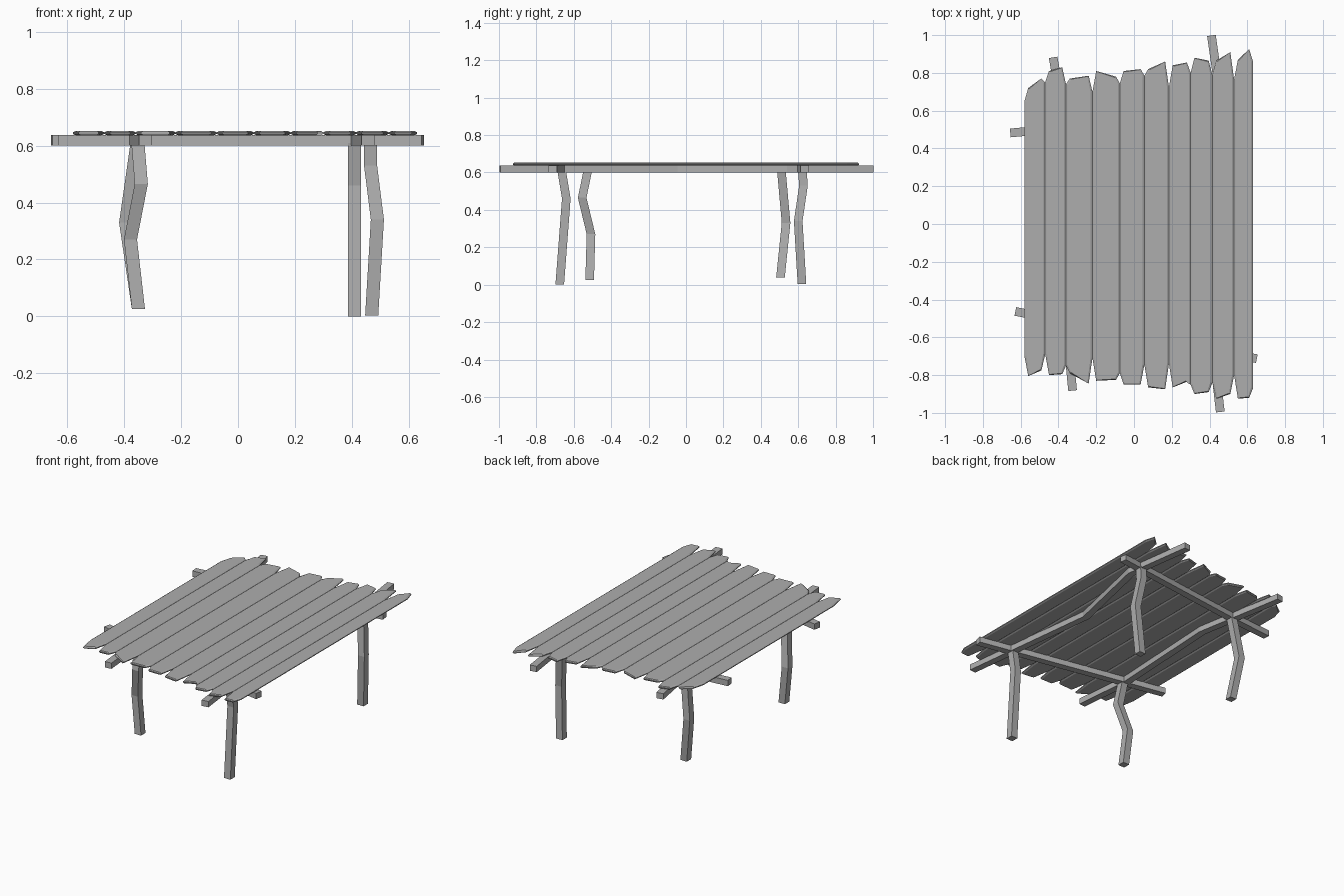
import bpy, bmesh
from mathutils import Vector

cube = bpy.data.objects.get("Cube")
if cube:
    bpy.data.objects.remove(cube, do_unlink=True)

grey = bpy.data.materials.new("plain_grey")
grey.use_nodes = True
colour = (0.42, 0.42, 0.42, 1)
grey.diffuse_color = colour
grey.node_tree.nodes["Principled BSDF"].inputs["Base Color"].default_value = colour


def loft(name, rings):
    """Closed solid skinned through rings of equal vertex count."""
    bm = bmesh.new()
    loops = [[bm.verts.new(p) for p in ring] for ring in rings]
    count = len(loops[0])
    for low, high in zip(loops, loops[1:]):
        for i in range(count):
            j = (i + 1) % count
            bm.faces.new((low[i], low[j], high[j], high[i]))
    bm.faces.new(loops[0][::-1])
    bm.faces.new(loops[-1])
    bmesh.ops.recalc_face_normals(bm, faces=bm.faces)
    mesh = bpy.data.meshes.new(name)
    bm.to_mesh(mesh)
    bm.free()
    mesh.materials.append(grey)
    obj = bpy.data.objects.new(name, mesh)
    bpy.context.collection.objects.link(obj)
    return obj


HALF = 0.023            # half thickness of the poles
BEAM_LOW, BEAM_HIGH = 0.6, 0.638
PLANK_LOW, PLANK_HIGH = 0.636, 0.652


def leg(name, path):
    """Crooked square post with level sections."""
    corners = ((-HALF, -HALF), (HALF, -HALF), (HALF, HALF), (-HALF, HALF))
    loft(name, [[(x + a, y + b, z) for a, b in corners] for x, y, z in path])


def beam(name, path):
    """Crooked level pole, mitred where it bends."""
    pts = [Vector((x, y, 0)) for x, y in path]
    rings = []
    for i, p in enumerate(pts):
        before = (p - pts[max(i - 1, 0)]).normalized()
        after = (pts[min(i + 1, len(pts) - 1)] - p).normalized()
        along = (before + after).normalized()
        side = Vector((-along.y, along.x, 0)) * HALF
        low, high = Vector((0, 0, BEAM_LOW)), Vector((0, 0, BEAM_HIGH))
        rings.append([p - side + low, p + side + low, p + side + high, p - side + high])
    loft(name, rings)


# Legs
leg("front_left_leg", [(0.41, -0.675, 0), (0.41, -0.64, 0.46), (0.41, -0.665, 0.61)])
leg("front_right_leg", [(-0.35, -0.515, 0.025), (-0.378, -0.508, 0.27),
                        (-0.34, -0.555, 0.465), (-0.352, -0.525, 0.61)])
leg("back_right_leg", [(-0.352, 0.505, 0.038), (-0.395, 0.535, 0.33), (-0.355, 0.51, 0.61)])
leg("back_left_leg", [(0.47, 0.62, 0.003), (0.49, 0.6, 0.34),
                      (0.466, 0.628, 0.53), (0.466, 0.622, 0.61)])

# Frame poles
beam("front_beam", [(-0.628, -0.463), (0.65, -0.713)])
beam("back_beam", [(-0.655, 0.482), (-0.35, 0.51), (0.62, 0.635)])
beam("left_beam", [(0.41, 0.998), (0.475, 0.54), (0.345, -0.045), (0.457, -0.995)])
beam("right_beam", [(-0.428, 0.882), (-0.32, 0.27), (-0.36, -0.52), (-0.325, -0.882)])

# Plank seams: x, front notch y, back notch y
seams = [(-0.58, -0.70, 0.65), (-0.47, -0.69, 0.75), (-0.36, -0.75, 0.74),
         (-0.22, -0.71, 0.70), (-0.075, -0.79, 0.745), (0.055, -0.745, 0.785),
         (0.185, -0.74, 0.725), (0.30, -0.85, 0.80), (0.415, -0.84, 0.79),
         (0.53, -0.80, 0.765), (0.63, -0.87, 0.86)]
# Worn plank tips: front pair, back pair
tips = [(-0.805, -0.775, 0.72, 0.77), (-0.80, -0.795, 0.81, 0.83),
        (-0.79, -0.845, 0.77, 0.785), (-0.83, -0.825, 0.81, 0.78),
        (-0.85, -0.85, 0.81, 0.82), (-0.865, -0.875, 0.82, 0.86),
        (-0.865, -0.835, 0.84, 0.855), (-0.90, -0.89, 0.88, 0.865),
        (-0.925, -0.90, 0.865, 0.91), (-0.925, -0.92, 0.87, 0.925)]

# Tabletop planks with thin, chamfered edges
for n, (a, b, tip) in enumerate(zip(seams, seams[1:], tips)):
    inset = 0.02
    x0, x1 = a[0], b[0]
    outline = [(x0, a[1]), (x0 + inset, tip[0]), (x1 - inset, tip[1]), (x1, b[1]),
               (x1, b[2]), (x1 - inset, tip[3]), (x0 + inset, tip[2]), (x0, a[2])]
    mid = (x0 + x1) / 2
    shrink = 1 - 0.02 / (x1 - x0)

    def layer(sx, sy, z):
        return [(mid + (x - mid) * sx, y * sy, z) for x, y in outline]

    step = (PLANK_HIGH - PLANK_LOW) / 3
    loft(f"plank_{n + 1}", [layer(shrink, 0.995, PLANK_LOW),
                            layer(1, 1, PLANK_LOW + step),
                            layer(1, 1, PLANK_HIGH - step),
                            layer(shrink, 0.995, PLANK_HIGH)])
